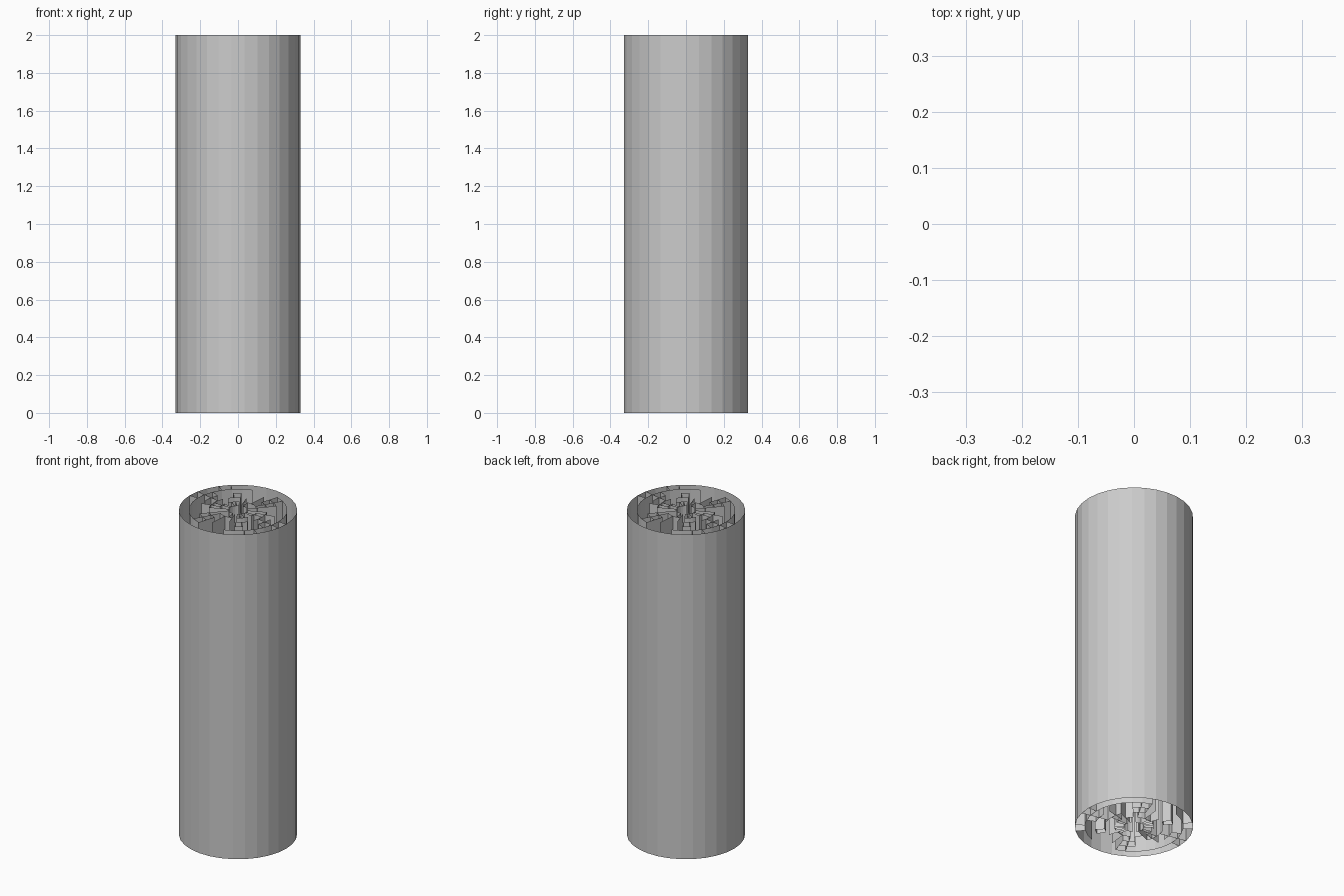
import bpy, bmesh, math, random

if "Cube" in bpy.data.objects:
    bpy.data.objects.remove(bpy.data.objects["Cube"])

random.seed(4)
N = 30                      # sides of every ring
H = 2.0
RADII = [0.33, 0.275, 0.22, 0.165, 0.11, 0.055]


def point(ring, k):
    a = 2 * math.pi * k / N
    return RADII[ring] * math.cos(a), RADII[ring] * math.sin(a)


def sheets(name, segments):
    """Upright zero-thickness sheets over plan segments ((ring, k), (ring, k))."""
    bm = bmesh.new()
    for a, b in segments:
        (ax, ay), (bx, by) = point(*a), point(*b)
        bm.faces.new([bm.verts.new(p) for p in
                      ((ax, ay, 0), (bx, by, 0), (bx, by, H), (ax, ay, H))])
    bmesh.ops.remove_doubles(bm, verts=bm.verts[:], dist=1e-5)
    me = bpy.data.meshes.new(name)
    bm.to_mesh(me)
    bm.free()
    ob = bpy.data.objects.new(name, me)
    bpy.context.collection.objects.link(ob)
    return ob


def twofold(segments):
    """Repeat half a turn round the axis."""
    turn = N // 2
    return segments + [((r, k + turn), (s, j + turn)) for (r, k), (s, j) in segments]


# outer open tube
sheets("outer_tube", [((0, k), (0, k + 1)) for k in range(N)])

# broken concentric walls inside
for ring in range(1, len(RADII)):
    arcs = [((ring, k), (ring, k + 1)) for k in range(N // 2) if random.random() < 0.55]
    sheets(f"inner_ring_wall_{ring}", twofold(arcs))

# radial walls joining the rings; the outermost ones meet the tube
radial = [((0, k), (1, k)) for k in (-4, -3, -1, 0)]
for ring in range(1, len(RADII) - 1):
    radial += [((ring, k), (ring + 1, k)) for k in range(N // 2) if random.random() < 0.35]
sheets("radial_walls", twofold(radial))
